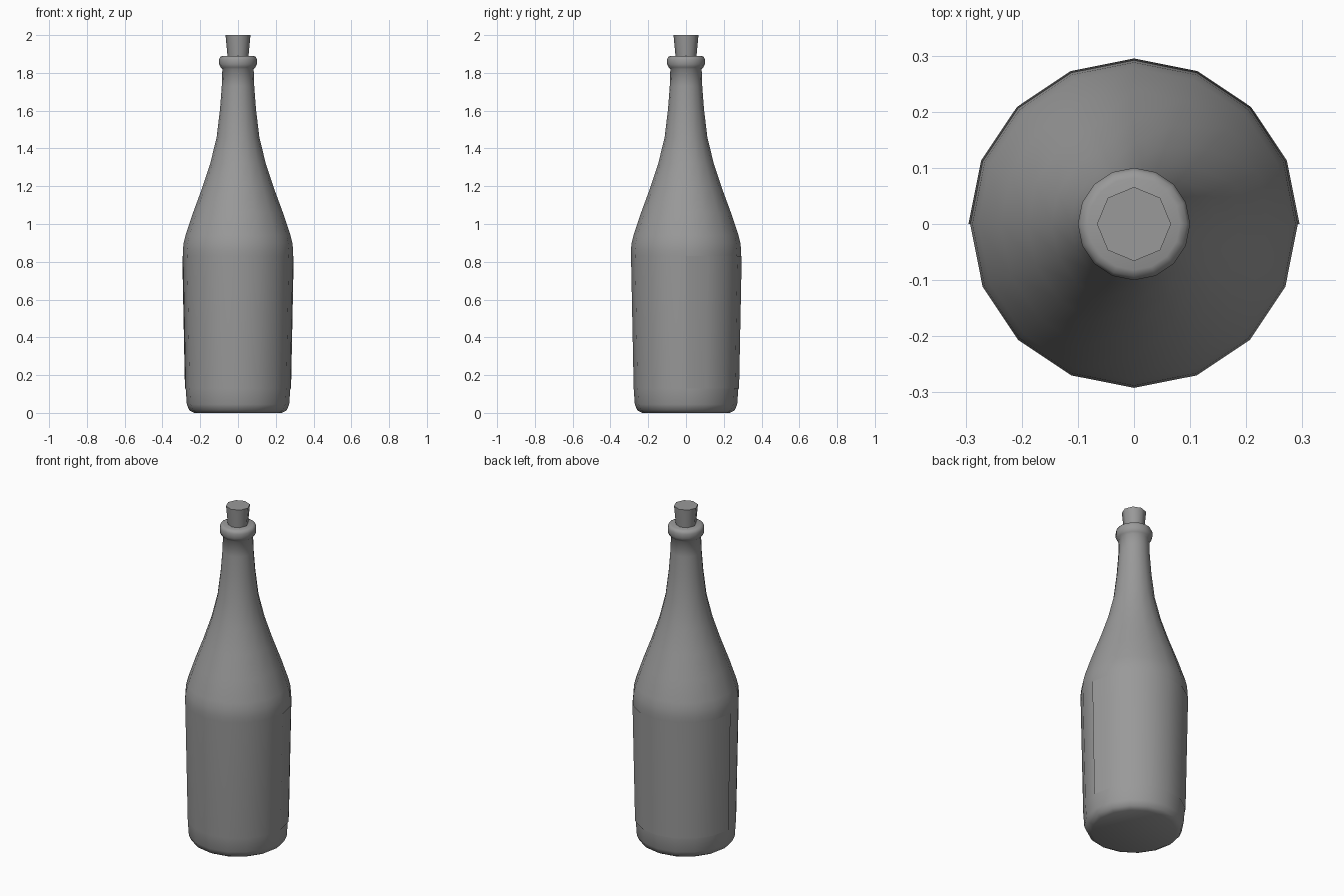
import bpy, bmesh, math

if "Cube" in bpy.data.objects:
    bpy.data.objects.remove(bpy.data.objects["Cube"])

# Dark grey shared by all parts
dark = bpy.data.materials.new("dark_grey")
dark.diffuse_color = (0.32, 0.32, 0.32, 1.0)
dark.use_nodes = True
dark.node_tree.nodes["Principled BSDF"].inputs["Base Color"].default_value = dark.diffuse_color


def lathe(name, profile, sides, start=0.0, sweep=360.0, steps=None, caps=True):
    """Revolve an (r, z) profile around z, fully or through part of a turn."""
    closed = steps is None
    steps = sides if closed else steps
    count = steps if closed else steps + 1
    bm = bmesh.new()
    rings = []
    for r, z in profile:
        ring = []
        for i in range(count):
            a = math.radians(start + sweep * i / steps)
            ring.append(bm.verts.new((r * math.cos(a), r * math.sin(a), z)))
        rings.append(ring)
    for low, high in zip(rings, rings[1:]):
        for i in range(steps):
            j = (i + 1) % count
            bm.faces.new((low[i], low[j], high[j], high[i]))
    if caps:
        bm.faces.new(rings[0][::-1])
        bm.faces.new(rings[-1])
    mesh = bpy.data.meshes.new(name)
    bm.to_mesh(mesh)
    bm.free()
    mesh.materials.append(dark)
    obj = bpy.data.objects.new(name, mesh)
    bpy.context.collection.objects.link(obj)
    bpy.ops.object.select_all(action='DESELECT')
    obj.select_set(True)
    bpy.context.view_layer.objects.active = obj
    bpy.ops.object.shade_smooth_by_angle(angle=math.radians(50))
    return obj


# Bottle: base, body, shoulder, neck and rolled lip
lathe("bottle", [
    (0.232, 0.0), (0.258, 0.014), (0.271, 0.045), (0.277, 0.13),
    (0.291, 0.83), (0.292, 0.86), (0.288, 0.90), (0.278, 0.94),
    (0.238, 1.06), (0.19, 1.19), (0.147, 1.32), (0.113, 1.46),
    (0.095, 1.61), (0.086, 1.73), (0.083, 1.82), (0.092, 1.829),
    (0.100, 1.845), (0.100, 1.872), (0.094, 1.885), (0.082, 1.89)], 16)

# Label: thin shell wrapped around the back half
lathe("label", [(0.281, 0.13), (0.295, 0.83)], 16,
      start=0, sweep=180, steps=8, caps=False)

# Cork: tapered eight-sided stopper
lathe("cork", [(0.052, 1.85), (0.066, 2.0)], 8)
